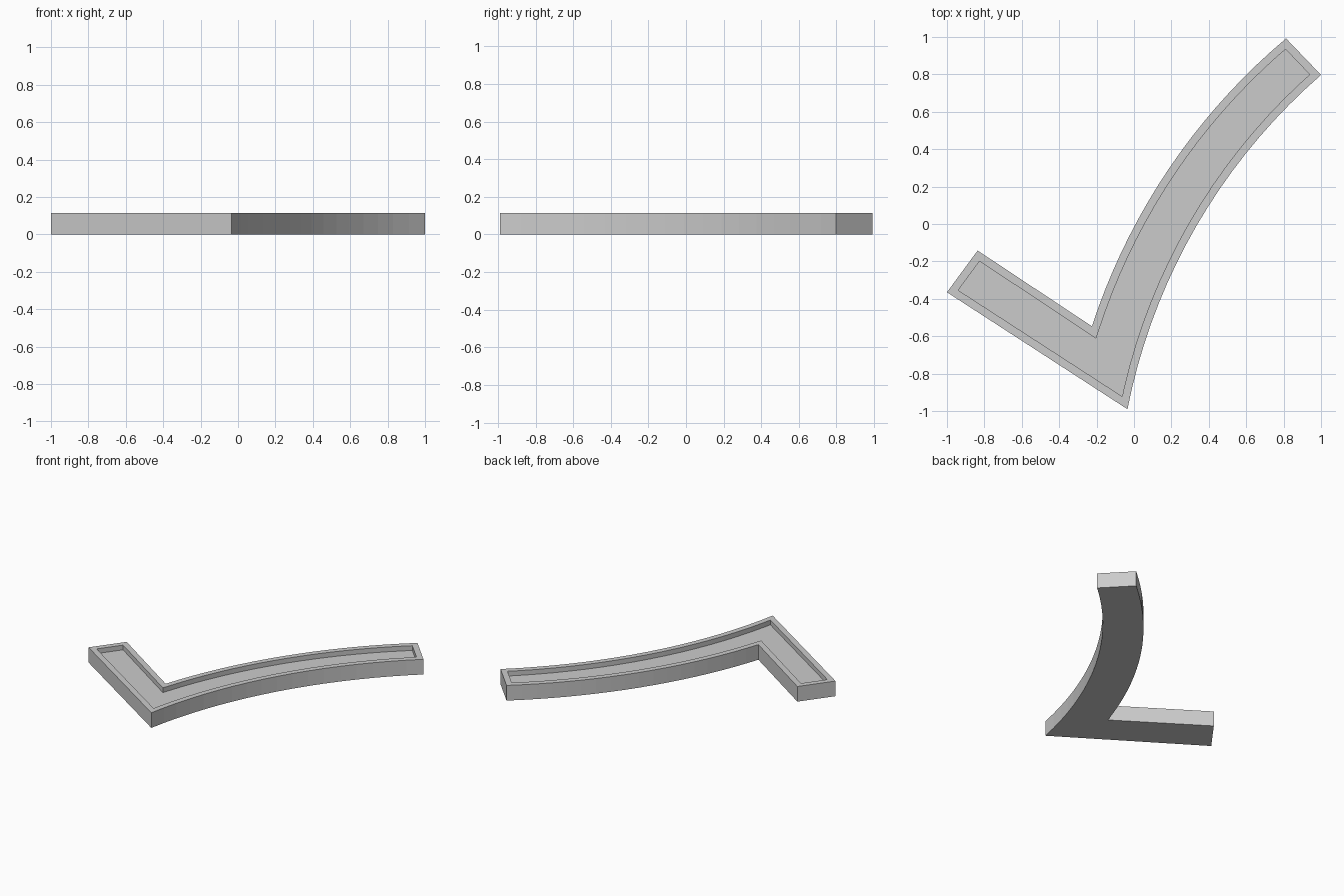
import bpy, bmesh, math
from mathutils import Vector

if "Cube" in bpy.data.objects:
    bpy.data.objects.remove(bpy.data.objects["Cube"])

HEIGHT, RIM, DEPTH, SEGMENTS = 0.115, 0.042, 0.036, 18


def arc(a, b, sagitta):
    """Points of a circular arc from a to b, bulging to the left of a->b."""
    a, b = Vector(a), Vector(b)
    chord = b - a
    length = chord.length
    u = chord / length
    n = Vector((-u.y, u.x))
    radius = length ** 2 / (8 * sagitta) + sagitta / 2
    centre = (a + b) / 2 + n * (sagitta - radius)
    half = math.asin(length / (2 * radius))
    pts = []
    for i in range(SEGMENTS + 1):
        t = -half + 2 * half * i / SEGMENTS
        pts.append(centre + radius * (math.sin(t) * u + math.cos(t) * n))
    return pts


# Tick outline: straight short stroke, curved long stroke
outer_curve = arc((-0.225, -0.547), (0.813, 0.992), 0.13)
inner_curve = arc((-0.035, -0.99), (1.0, 0.797), 0.172)
outline = [Vector((-1.0, -0.365))] + inner_curve + outer_curve[::-1] + [Vector((-0.836, -0.142))]

bm = bmesh.new()
base = bm.faces.new([bm.verts.new((p.x, p.y, 0)) for p in outline])

# Extrude the body upwards
ext = bmesh.ops.extrude_face_region(bm, geom=[base], use_keep_orig=True)
top_verts = [g for g in ext["geom"] if isinstance(g, bmesh.types.BMVert)]
top = next(g for g in ext["geom"] if isinstance(g, bmesh.types.BMFace))
bmesh.ops.translate(bm, verts=top_verts, vec=(0, 0, HEIGHT))
bmesh.ops.recalc_face_normals(bm, faces=bm.faces[:])

# Rim around the top, then sink the floor with vertical walls
bmesh.ops.inset_region(bm, faces=[top], thickness=RIM, use_even_offset=True)
floor = bmesh.ops.extrude_face_region(bm, geom=[top])
bmesh.ops.translate(bm, vec=(0, 0, -DEPTH),
                    verts=[g for g in floor["geom"] if isinstance(g, bmesh.types.BMVert)])
if top.is_valid:
    bmesh.ops.delete(bm, geom=[top], context='FACES_ONLY')
bmesh.ops.recalc_face_normals(bm, faces=bm.faces[:])

mesh = bpy.data.meshes.new("check_mark_tray")
bm.to_mesh(mesh)
bm.free()
obj = bpy.data.objects.new("check_mark_tray", mesh)
bpy.context.collection.objects.link(obj)
